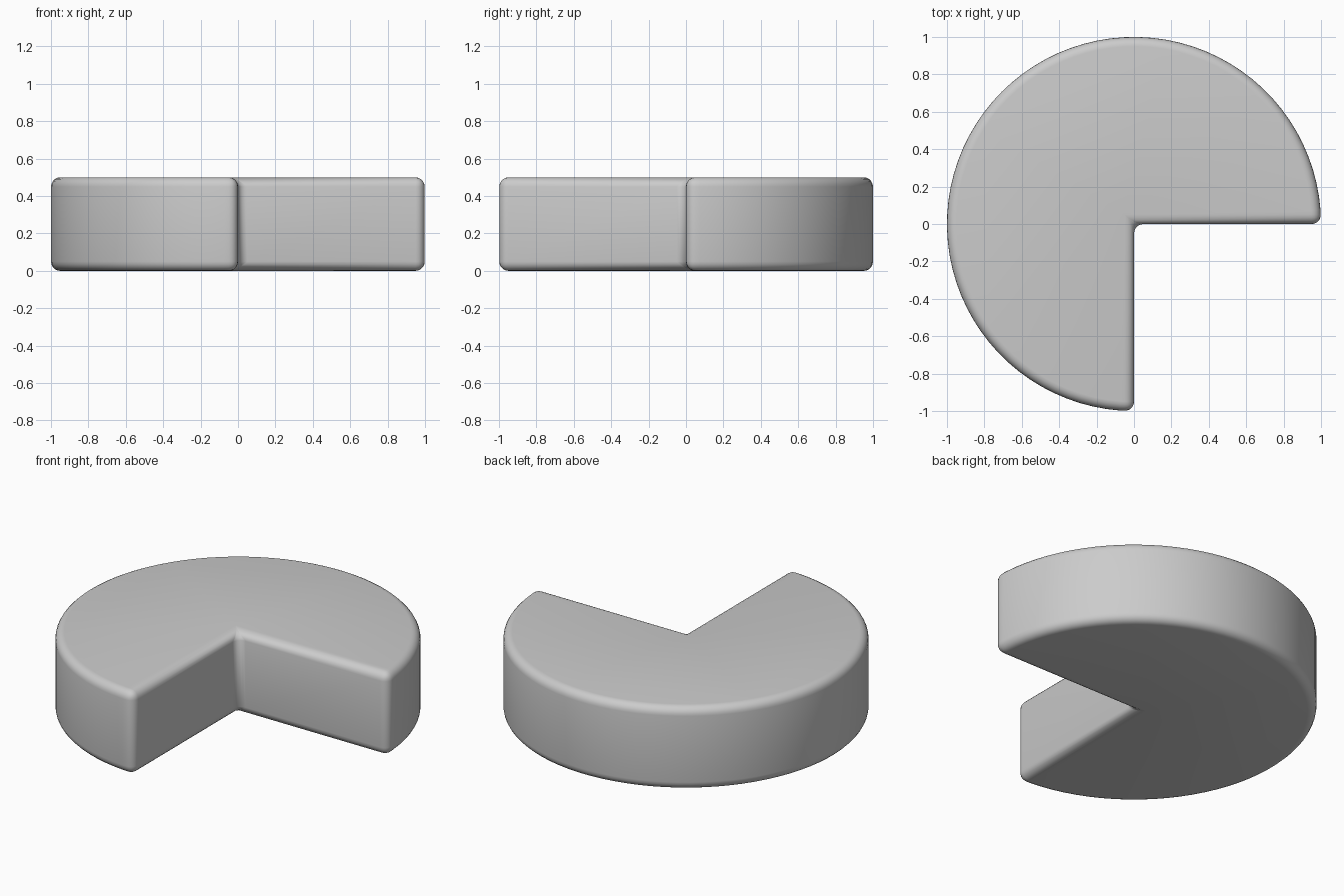
import bpy, bmesh
from math import cos, sin, pi

if "Cube" in bpy.data.objects:
    bpy.data.objects.remove(bpy.data.objects["Cube"])

HEIGHT, STEPS = 0.5, 64

# Three-quarter disc outline: centre point plus a 270 degree arc
outline = [(0, 0)] + [(cos(1.5 * pi * i / STEPS), sin(1.5 * pi * i / STEPS))
                      for i in range(STEPS + 1)]

# Extrude the outline upwards
bm = bmesh.new()
base = bm.faces.new([bm.verts.new((x, y, 0)) for x, y in outline])
top = bmesh.ops.extrude_face_region(bm, geom=[base], use_keep_orig=True)
bmesh.ops.translate(bm, vec=(0, 0, HEIGHT),
                    verts=[v for v in top["geom"] if isinstance(v, bmesh.types.BMVert)])
bmesh.ops.recalc_face_normals(bm, faces=bm.faces)
mesh = bpy.data.meshes.new("three_quarter_disc")
bm.to_mesh(mesh)
bm.free()

disc = bpy.data.objects.new("three_quarter_disc", mesh)
bpy.context.collection.objects.link(disc)
bpy.context.view_layer.objects.active = disc
disc.select_set(True)

# Round every sharp edge, including the inner corner of the notch
bevel = disc.modifiers.new("rounded_edges", "BEVEL")
bevel.width = 0.05
bevel.segments = 5
bevel.limit_method = "ANGLE"
bevel.angle_limit = pi / 6
bevel.use_clamp_overlap = False
bpy.ops.object.modifier_apply(modifier=bevel.name)
bpy.ops.object.shade_smooth_by_angle(angle=pi / 6)
